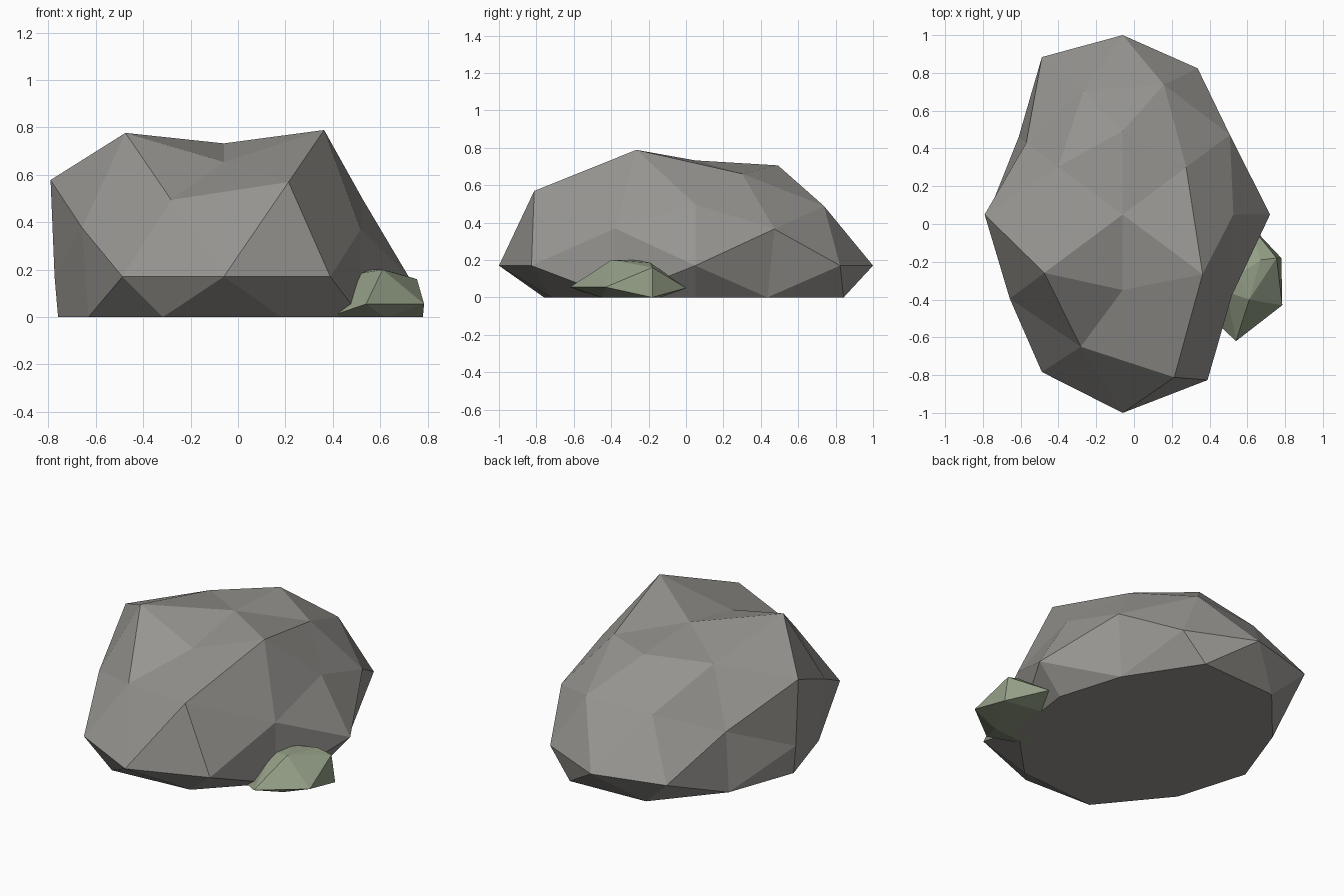
import bpy, bmesh
from mathutils import Vector

if "Cube" in bpy.data.objects:
    bpy.data.objects.remove(bpy.data.objects["Cube"])


def material(name, rgb):
    m = bpy.data.materials.new(name)
    m.diffuse_color = (*rgb, 1)
    m.use_nodes = True
    m.node_tree.nodes["Principled BSDF"].inputs["Base Color"].default_value = m.diffuse_color
    return m


def hull_object(name, points, mat, place=lambda p: p):
    """Faceted stone: triangulated hull of the points, each then moved by place()."""
    bm = bmesh.new()
    for p in points:
        bm.verts.new(p)
    bmesh.ops.convex_hull(bm, input=bm.verts)
    for v in bm.verts:
        v.co = place(v.co.copy())
    bmesh.ops.recalc_face_normals(bm, faces=bm.faces)
    me = bpy.data.meshes.new(name)
    bm.to_mesh(me)
    bm.free()
    me.materials.append(mat)
    ob = bpy.data.objects.new(name, me)
    bpy.context.collection.objects.link(ob)
    return ob


stone = material("warm grey stone", (0.31, 0.30, 0.28))
moss = material("moss green stone", (0.29, 0.34, 0.235))

# Main boulder: a once-divided icosahedron, each direction with its own radius.
# Radii per direction family, in sign order (+x+y, +x-y, -x+y, -x-y).
UPPER = [
    ((0, 0, 1), [.75]),
    ((0, .526, .851), [.84, .76]),
    ((.851, 0, .526), [.83, 1.035]),
    ((.5, .309, .809), [.81, 1.02, .82, 1.0]),
    ((.309, .809, .5), [.85, 1.065, .81, .865]),
    ((.809, .5, .309), [.845, .86, .76, .89]),
    ((1, 0, 0), [.94, .86]),
    ((0, 1, 0), [.95, 1.05]),
    ((.526, .851, 0), [.91, 1.03, .98, .98]),
]
LOWER = [
    ((0, 0, -1), [.85]),
    ((0, .526, -.851), [.85, .85]),
    ((.851, 0, -.526), [.90, .99]),
    ((.5, .309, -.809), [.85, .85, .85, .85]),
    ((.309, .809, -.5), [.98, .95, .95, 1.0]),
    ((.809, .5, -.309), [.77, .86, .82, .85]),
]
radius = {}
for (x, y, z), radii in UPPER + LOWER:
    signs = [(sx, sy) for sx in ((1, -1) if x else (1,))
             for sy in ((1, -1) if y else (1,))]
    for (sx, sy), r in zip(signs, radii):
        radius[Vector((sx * x, sy * y, z)).normalized().freeze()] = r


def shape_boulder(d):
    r = radius[min(radius, key=lambda k: (k - d).length)]
    # Everything below the widest ring is flattened onto the ground
    z = 0 if d.z < -.01 else .17 + .75 * r * d.z
    return Vector((-.06 + .83 * r * d.x, .05 + r * d.y, z))


hull_object("boulder", list(radius), stone, shape_boulder)

# Small stone leaning into the boulder's right side
hull_object("small_stone", [
    (.54, -.62, .055), (.785, -.43, .055), (.61, -.40, .20), (.755, -.18, .16),
    (.67, -.19, .185), (.49, -.36, .18), (.55, -.27, .20), (.61, 0, .05),
    (.38, -.47, 0), (.62, -.45, 0), (.78, -.18, 0), (.43, -.12, 0),
], moss)
